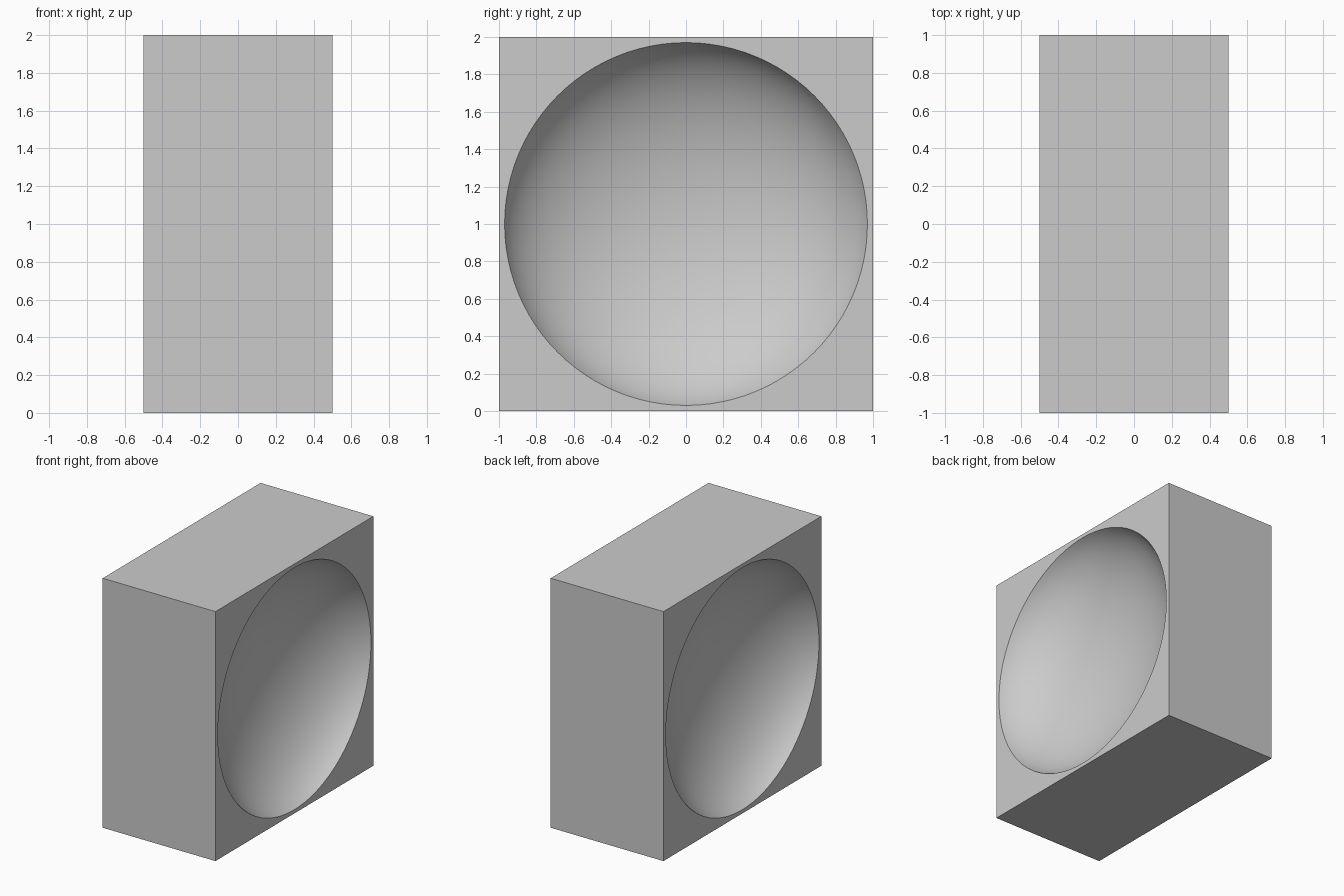
import bpy
import math

if "Cube" in bpy.data.objects:
    bpy.data.objects.remove(bpy.data.objects["Cube"])

RIM = 0.97      # opening radius of each dish
A = 0.55        # half-depth of the ellipsoid that carves the dish

# Main block
bpy.ops.mesh.primitive_cube_add(size=1, location=(0, 0, 1))
block = bpy.context.object
block.name = "dished_block"
block.scale = (1, 2, 2)
bpy.ops.object.transform_apply(location=False, rotation=False, scale=True)

# Flattened sphere carving a shallow dish into each large side
offset = A * math.sqrt(1 - RIM ** 2)
cutters = []
for side, name in ((1, "right_dish_cutter"), (-1, "left_dish_cutter")):
    bpy.ops.mesh.primitive_uv_sphere_add(segments=96, ring_count=64, radius=1)
    cutter = bpy.context.object
    cutter.name = name
    cutter.rotation_euler = (0, math.pi / 2, 0)
    cutter.scale = (1, 1, A)
    cutter.location = (side * (0.5 + offset), 0, 1)
    cutter.hide_render = True
    cutters.append(cutter)

bpy.context.view_layer.objects.active = block
for cutter in cutters:
    mod = block.modifiers.new(cutter.name, 'BOOLEAN')
    mod.operation = 'DIFFERENCE'
    mod.solver = 'EXACT'
    mod.object = cutter
    bpy.ops.object.modifier_apply(modifier=mod.name)
for cutter in cutters:
    bpy.data.objects.remove(cutter, do_unlink=True)

# Smooth dishes, crisp block edges and rims
bpy.ops.object.select_all(action='DESELECT')
block.select_set(True)
bpy.ops.object.shade_smooth_by_angle(angle=math.radians(30))
